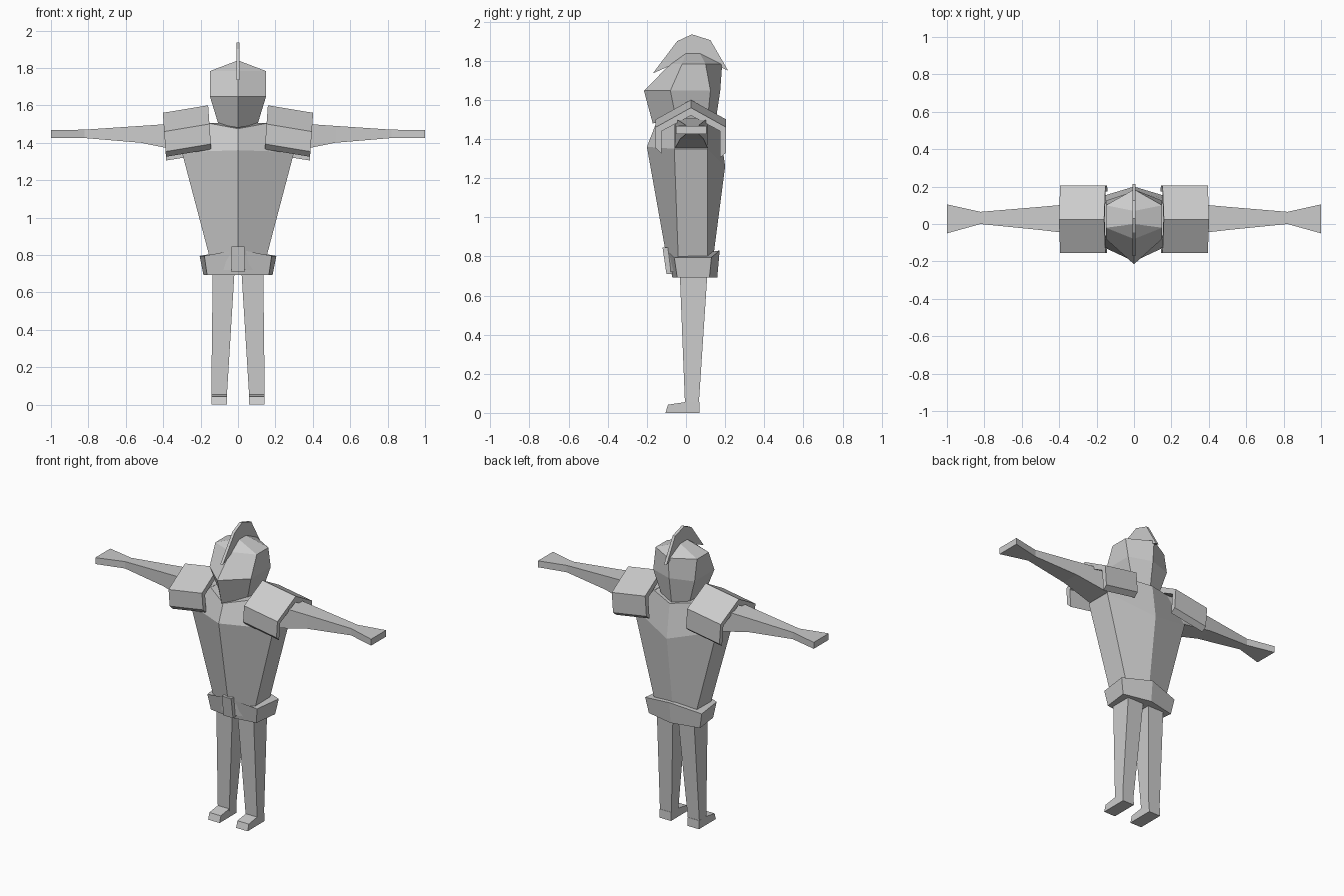
import bpy, bmesh

grey = bpy.data.materials.new("plain grey")
grey.diffuse_color = (0.6, 0.6, 0.6, 1)


def make(name, verts, faces, mirror=False):
    """Create a flat-shaded part, optionally mirrored to the other side."""
    bm = bmesh.new()
    vs = [bm.verts.new(v) for v in verts]
    for f in faces:
        bm.faces.new([vs[i] for i in f])
    bmesh.ops.recalc_face_normals(bm, faces=bm.faces)
    me = bpy.data.meshes.new(name)
    bm.to_mesh(me)
    bm.free()
    me.materials.append(grey)
    ob = bpy.data.objects.new(name, me)
    bpy.context.collection.objects.link(ob)
    if mirror:
        me2 = me.copy()
        for v in me2.vertices:
            v.co.x *= -1
        me2.flip_normals()
        ob.name = name + "_left"
        ob2 = bpy.data.objects.new(name + "_right", me2)
        bpy.context.collection.objects.link(ob2)
    return ob


def loft(name, rings, mirror=False):
    """Join equal-length rings of points with quads and cap both ends."""
    n = len(rings[0])
    faces = [tuple(range(n)), tuple(range((len(rings) - 1) * n, len(rings) * n))]
    for r in range(len(rings) - 1):
        for i in range(n):
            j = (i + 1) % n
            faces.append((r * n + i, r * n + j, (r + 1) * n + j, (r + 1) * n + i))
    return make(name, [p for ring in rings for p in ring], faces, mirror)


def hexring(front, side_front, side_back, back):
    """Six-sided ring: keel points at x = 0 plus mirrored side points."""
    (a, b, c), (d, e, f) = side_front, side_back
    return [(0, *front), (a, b, c), (d, e, f), (0, *back), (-d, e, f), (-a, b, c)]


def rect_x(x, y0, y1, z0, z1):
    return [(x, y0, z0), (x, y1, z0), (x, y1, z1), (x, y0, z1)]


def rect_z(z, x0, x1, y0, y1):
    return [(x0, y0, z), (x1, y0, z), (x1, y1, z), (x0, y1, z)]


# torso, with a pointed chest and back
loft("torso", [
    hexring((-0.09, 0.72), (0.145, -0.04, 0.72), (0.145, 0.105, 0.72), (0.13, 0.72)),
    hexring((-0.10, 0.80), (0.155, -0.04, 0.80), (0.155, 0.11, 0.80), (0.14, 0.80)),
    hexring((-0.20, 1.36), (0.30, -0.06, 1.35), (0.30, 0.11, 1.35), (0.20, 1.26)),
    hexring((-0.155, 1.475), (0.16, -0.06, 1.505), (0.16, 0.11, 1.505), (0.17, 1.48)),
])

# head, topped by a short ridge
loft("head", [
    hexring((-0.17, 1.48), (0.105, -0.05, 1.50), (0.105, 0.11, 1.50), (0.15, 1.48)),
    hexring((-0.215, 1.647), (0.15, -0.08, 1.647), (0.15, 0.125, 1.647), (0.175, 1.647)),
    hexring((-0.08, 1.783), (0.15, -0.02, 1.783), (0.15, 0.10, 1.783), (0.185, 1.783)),
    hexring((0.0, 1.84), (0.001, 0.0, 1.84), (0.001, 0.07, 1.84), (0.07, 1.84)),
])

# thin helmet crest
crest = [(-0.17, 1.735), (-0.045, 1.9), (0.03, 1.935), (0.125, 1.905), (0.215, 1.75),
         (0.18, 1.765), (0.07, 1.82), (0.0, 1.82), (-0.08, 1.775)]
loft("crest", [[(x, y, z) for y, z in crest] for x in (-0.009, 0.009)])

# arms with flared flat hands
loft("arm", [
    rect_x(0.15, -0.055, 0.11, 1.36, 1.505),
    rect_x(0.30, -0.055, 0.11, 1.355, 1.505),
    rect_x(0.52, -0.03, 0.09, 1.40, 1.49),
    rect_x(0.82, 0.0, 0.065, 1.425, 1.47),
    rect_x(1.0, -0.05, 0.105, 1.425, 1.467),
], True)

# roof-shaped shoulder pads, sloping down and outward
pad = [(-0.155, 1.393), (-0.155, 1.50), (0.025, 1.60), (0.205, 1.50), (0.205, 1.37),
       (0.175, 1.345), (0.175, 1.48), (0.025, 1.56), (-0.125, 1.48), (-0.125, 1.365)]
loft("shoulder_pad", [
    [(0.145 + (z - 1.39) * 0.07, y, z) for y, z in pad],
    [(0.387 + (z - 1.39) * 0.07, y, z - 0.04) for y, z in pad],
], True)

# belt and buckle
loft("belt", [
    hexring((-0.07, 0.693), (0.165, -0.045, 0.693), (0.185, 0.12, 0.693), (0.16, 0.693)),
    hexring((-0.095, 0.83), (0.18, -0.06, 0.795), (0.205, 0.13, 0.795), (0.172, 0.83)),
])
loft("buckle", [
    rect_z(0.71, -0.034, 0.034, -0.10, -0.05),
    rect_z(0.845, -0.034, 0.034, -0.12, -0.07),
])

# legs
loft("leg", [
    rect_z(0.04, 0.06, 0.143, -0.005, 0.065),
    rect_z(0.72, 0.018, 0.135, -0.032, 0.11),
], True)

# feet
foot = [(-0.105, 0), (0.07, 0), (0.068, 0.055), (-0.005, 0.055), (-0.092, 0.042)]
loft("foot", [[(x, y, z) for y, z in foot] for x in (0.06, 0.143)], True)
